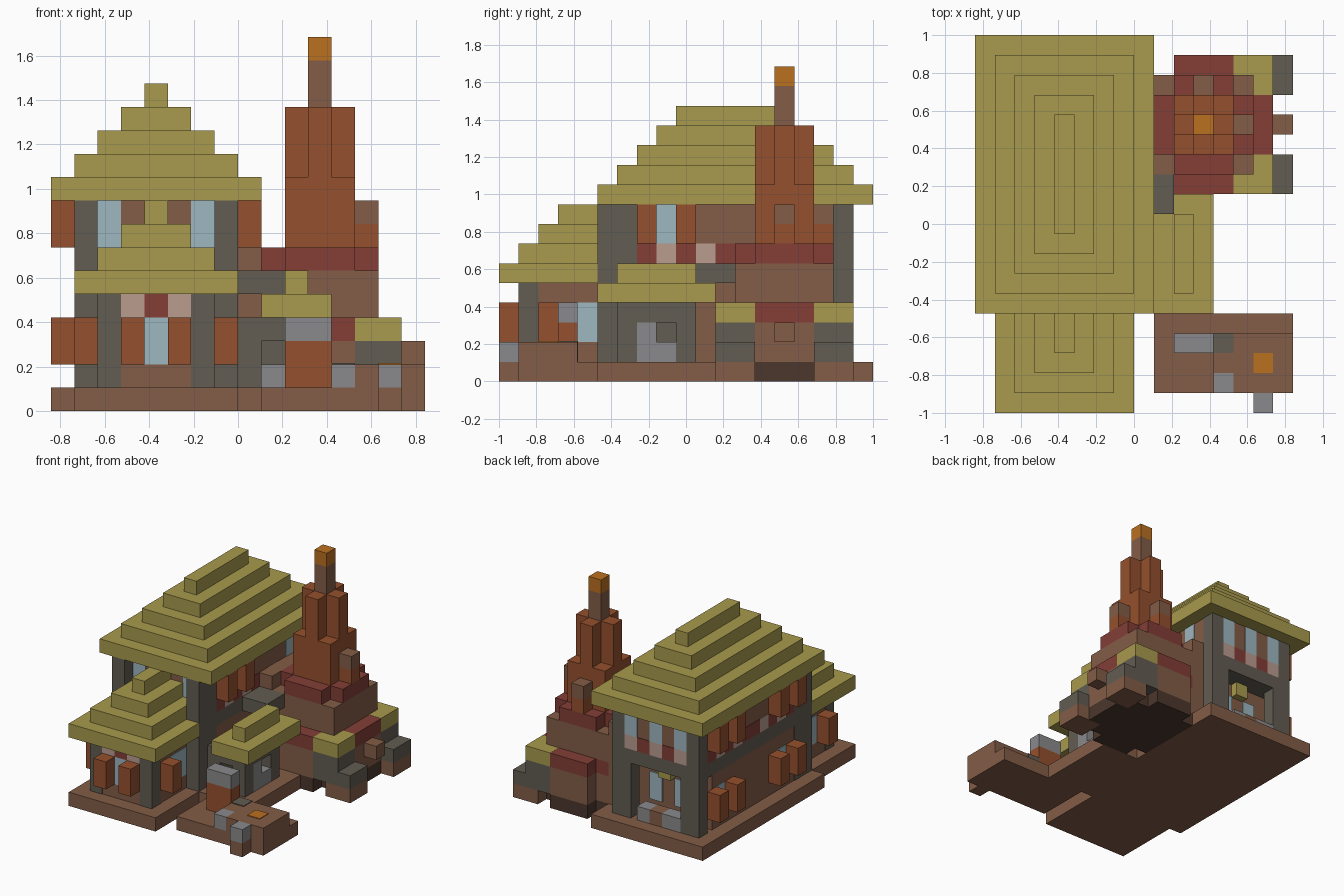
import bpy

U = 2 / 19  # one grid cell

cube = bpy.data.objects.get("Cube")
if cube:
    bpy.data.objects.remove(cube, do_unlink=True)


def material(name, hex_code):
    rgb = [int(hex_code[i:i + 2], 16) / 255 for i in (0, 2, 4)]
    lin = [c / 12.92 if c < 0.04 else ((c + 0.055) / 1.055) ** 2.4 for c in rgb]
    m = bpy.data.materials.new(name)
    m.use_nodes = True
    m.diffuse_color = (*lin, 1)
    m.node_tree.nodes["Principled BSDF"].inputs["Base Color"].default_value = (*lin, 1)
    return m


thatch = material("thatch", "A89A4D")
brown = material("brown_wood", "835D47")
rust = material("rust_wood", "95502D")
slate = material("dark_stone", "625D52")
stone = material("light_stone", "8A8A8C")
red = material("red_trim", "833E36")
pink = material("pale_pink", "BA9C8F")
glass = material("pale_glass", "9FB7C0")
orange = material("ember_orange", "BA7020")
dark = material("dark_foundation", "4C372D")


def box(name, mat, x, y, z, inset=0.0):
    """Box spanning grid ranges x, y, z; inset shrinks it sideways."""
    x = (x[0] + inset, x[1] - inset)
    y = (y[0] + inset, y[1] - inset)
    verts = [((i - 8) * U, (j - 9.5) * U, k * U) for k in z for j in y for i in x]
    faces = [(0, 2, 3, 1), (4, 5, 7, 6), (0, 1, 5, 4),
             (2, 6, 7, 3), (0, 4, 6, 2), (1, 3, 7, 5)]
    me = bpy.data.meshes.new(name)
    me.from_pydata(verts, [], faces)
    me.materials.append(mat)
    ob = bpy.data.objects.new(name, me)
    bpy.context.collection.objects.link(ob)
    return ob


def cell(v, n=1):
    return (v, v + n)


def round_layer(name, mat, z, grow=0, left=9):
    """Stepped octagon layer of the tower."""
    box(name + "_long", mat, (10, 13), (12 - grow, 17 + grow), z)
    box(name + "_wide", mat, (left, 14 + grow), (13, 16), z)
    if grow:
        box(name + "_core", mat, (9, 14), (12, 17), z)


E = 0.04  # wall inset, filled by thin plates

# Foundations
box("main_base", brown, (0, 9), (5, 19), (0, 1))
box("front_base", brown, (1, 8), (0, 5), (0, 1))
box("side_base", brown, (9, 12), (5, 11), (0, 1))
box("yard_base", brown, (9, 16), (1, 5), (0, 1))
round_layer("tower_foundation", dark, (0, 1), 1)

# Main roof, five shrinking steps
for i in range(5):
    box("main_roof_step", thatch, (i, 9 - i), (5 + i, 19 - i), cell(9 + i))
# Front roof, four steps running into the main house
for i in range(4):
    box("front_roof_step", thatch, (1 + i, 8 - i), (i, 5 if i == 0 else 6.5), cell(5 + i))
# Side roof, two steps
for i in range(2):
    box("side_roof_step", thatch, (9 + i, 12 - i), (5 + i, 11 - i), cell(4 + i))

# Main house walls and frame
box("upper_walls", brown, (1, 8), (6, 18), (6, 9), E)
box("lower_walls", brown, (1, 8), (6, 16.5), (1, 5), E)
box("middle_beam", slate, (1, 8), (6, 18), (5, 6))
for x in (1, 7):
    box("front_pillar", slate, cell(x), (5, 7), (1, 9))
    box("back_pillar", slate, cell(x), (17, 18), (1, 9))
    box("back_door_frame", slate, (2, 2.5) if x == 1 else (6.5, 7), (17, 18), (1, 5))

# Side windows, sill rows and shutters
for side, sx, sh in (("right", (1, 1.2), 0), ("left", (7.8, 8), 8)):
    for y in range(7, 17):
        sill = pink if y in (8, 10, 13, 15) else red
        box(side + "_sill", sill, sx, cell(y), (6, 7))
    for y in (8, 15):
        box(side + "_upper_window", glass, sx, cell(y), (7, 9))
        box(side + "_lower_window", glass, sx, cell(y), (2, 4))
        for dy in (-1, 1):
            if sh == 0:
                box(side + "_lower_shutter", rust, cell(sh), cell(y + dy), (2, 4))
            if sh == 0 or y == 8:
                box(side + "_upper_shutter", rust, cell(sh), cell(y + dy), (7, 9))

# Front and back upper windows
for x in (2, 6):
    box("front_upper_window", glass, cell(x), (6, 6.2), (7, 9))
for x in range(2, 7):
    even = x % 2 == 0
    box("back_sill", pink if even else red, cell(x), (17.8, 18), (6, 7))
    if even:
        box("back_window", glass, cell(x), (17.8, 18), (7, 9))

# Back porch details
for x in (3, 5):
    box("porch_window", glass, cell(x), (16.4, 16.55), (2, 4))
box("porch_thatch", thatch, cell(4), (16.4, 17), (4, 5))
box("porch_stone", stone, (2.5, 4), (17, 18), (1, 2))
box("porch_step", brown, cell(4), (17, 18), (1, 2))
box("porch_block", stone, cell(5), (17, 18), (1, 2))

# Front room
box("front_room", brown, (2, 7), (1, 6.5), (1, 5), E)
for x in (2, 6):
    box("front_room_pillar", slate, cell(x), cell(1), (1, 5))
box("front_window", glass, cell(4), (1, 1.2), (2, 4))
for x in (3, 4, 5):
    box("front_lintel", red if x == 4 else pink, cell(x), (1, 1.2), (4, 5))
for x in (3, 5):
    box("front_shutter", rust, cell(x), (0, 1), (2, 4))
for shutter_x, pane in ((1, (2, 2.2)), (7, (6.8, 7))):
    box("front_room_side_window", glass, pane, (3, 5), (2, 4))
    box("front_room_side_shutter", rust, cell(shutter_x), cell(2), (2, 4))

# Side house
box("side_house_beam", slate, (8, 11), (6, 10), (3, 4))
box("side_house_back", slate, (8, 11), (9, 10), (1, 3))
box("side_house_wall", slate, (8, 9), (6, 9), (1, 3))
box("side_house_pillar", slate, cell(10), cell(6), (1, 3))
box("side_house_hearth", stone, cell(10), cell(7), (1, 3))
box("side_house_bench", stone, (9, 11), cell(8), (1, 2))
box("link_beam", slate, (8, 10), (10, 12), (5, 6))

# Yard with forge, embers and stones
box("forge_body", rust, (10, 12), (3, 4), (1, 3))
box("forge_top", stone, (10, 12), (3, 4), (3, 4))
box("forge_side", slate, cell(12), (3.02, 4.02), (1, 2.05))
box("ember_table", brown, (13, 16), (1, 4), (1, 2))
box("table_end", brown, (12, 13), (2, 3), (1, 2))
box("embers", orange, cell(14), cell(2), (1.9, 2.05))
box("yard_stone", stone, cell(12), cell(1), (1, 2))
box("yard_step", brown, cell(14), cell(0), (0, 1))
box("yard_step_stone", stone, cell(14), cell(0), (1, 2))

# Tower lower body with corner lean-tos
round_layer("tower_lower", brown, (1, 3), 1)
round_layer("tower_red_ledge", red, (3, 4), 1)
for y in (11, 16):
    ys = (y, y + 2)
    outer = cell(11) if y == 11 else cell(17)
    box("lean_to_wall", slate, (13, 15), outer, (1, 3))
    box("lean_to_side", slate, (14, 15), ys, (1, 3))
    box("lean_to_roof", thatch, (13, 15), ys, (3, 4.01))
    box("lean_to_stub", slate, (15, 16), ys, (1, 2))
    box("lean_to_base", brown, (14, 16), ys, (0, 1))
box("tower_side_peg", brown, cell(15), cell(14), (2, 3))

# Tower upper body
box("tower_link", brown, (8, 9), (12, 17), (1, 7))
box("tower_middle", brown, (9, 14), (12, 17), (4, 6))
round_layer("tower_red_ring", red, (6, 7))
box("tower_shaft", rust, (10, 13), (13, 16), (7, 10))
box("tower_arm_across", rust, (10, 13), (14, 15), (10, 13))
box("tower_arm_along", rust, (11, 12), (13, 16), (10, 13))
box("tower_spire", brown, cell(11), cell(14), (13, 15))
box("tower_flame", orange, cell(11), cell(14), (15, 16))
for x, y in ((13, 14), (11, 16)):
    box("small_chimney", rust, cell(x), cell(y), (7, 8))
    box("small_chimney_cap", brown, cell(x), cell(y), (8, 9))
